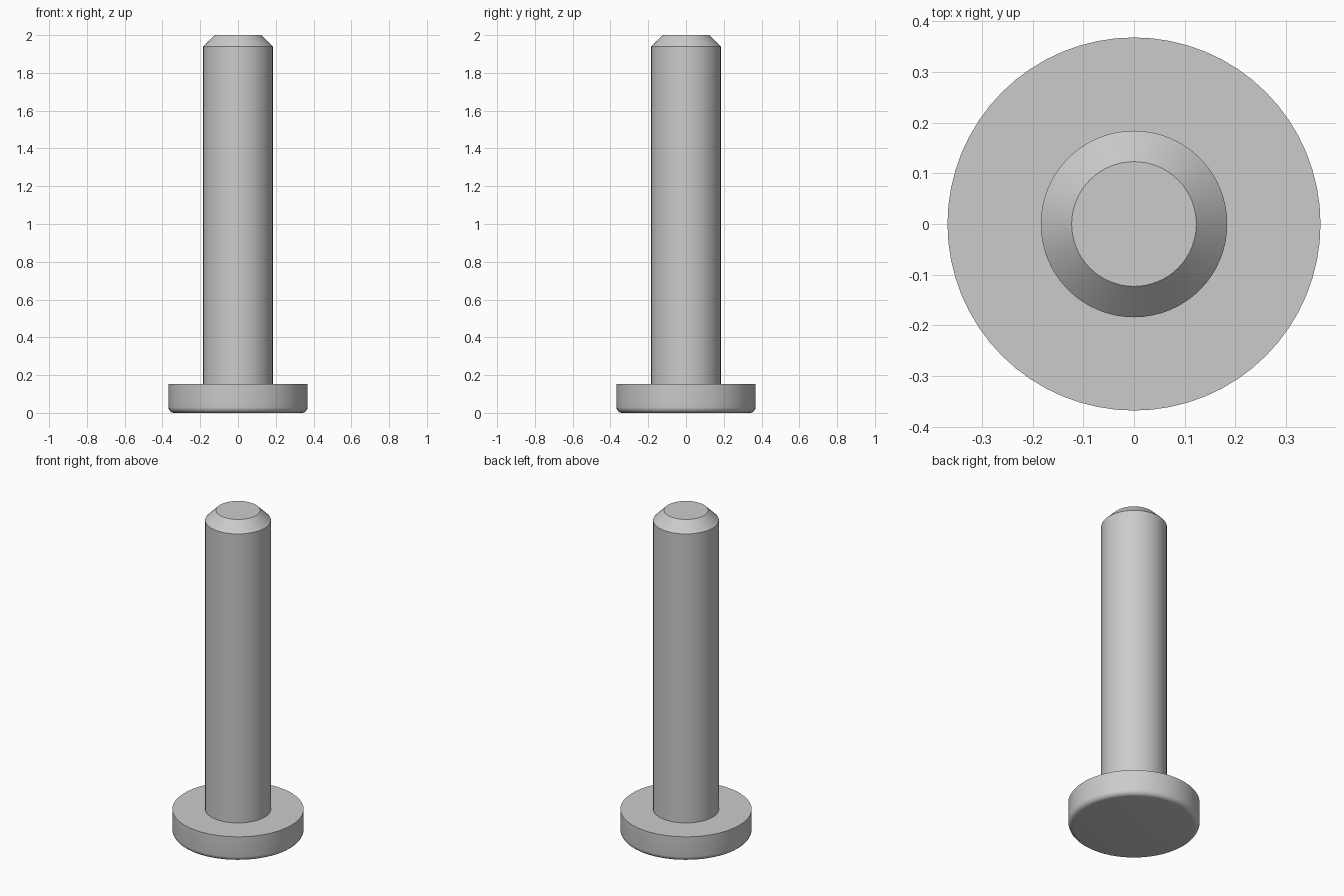
import bpy, bmesh, math

if "Cube" in bpy.data.objects:
    bpy.data.objects.remove(bpy.data.objects["Cube"])

SEGMENTS = 64
HEAD_R, HEAD_H, FILLET = 0.368, 0.153, 0.03
SHAFT_R, TIP_R, TOP = 0.184, 0.123, 2.0


def lathe(name, profile):
    """Revolve an (r, z) profile that starts and ends on the z axis."""
    bm = bmesh.new()
    verts = [bm.verts.new((r, 0, z)) for r, z in profile]
    edges = [bm.edges.new(pair) for pair in zip(verts, verts[1:])]
    bmesh.ops.spin(bm, geom=verts + edges, cent=(0, 0, 0), axis=(0, 0, 1),
                   angle=math.tau, steps=SEGMENTS, use_merge=True)
    bmesh.ops.remove_doubles(bm, verts=bm.verts, dist=1e-5)
    bmesh.ops.recalc_face_normals(bm, faces=bm.faces)
    mesh = bpy.data.meshes.new(name)
    bm.to_mesh(mesh)
    bm.free()
    obj = bpy.data.objects.new(name, mesh)
    bpy.context.collection.objects.link(obj)
    bpy.ops.object.select_all(action='DESELECT')
    bpy.context.view_layer.objects.active = obj
    obj.select_set(True)
    bpy.ops.object.shade_smooth_by_angle(angle=math.radians(30))
    return obj


# Rounded lower rim of the head
rim = [(HEAD_R - FILLET + FILLET * math.sin(a), FILLET - FILLET * math.cos(a))
       for a in (math.pi / 2 * i / 6 for i in range(7))]

# Flat head, straight shaft and 45 degree chamfered tip in one solid
lathe("headed_pin", [(0, 0)] + rim + [
    (HEAD_R, HEAD_H), (SHAFT_R, HEAD_H),
    (SHAFT_R, TOP - (SHAFT_R - TIP_R)), (TIP_R, TOP), (0, TOP)])
